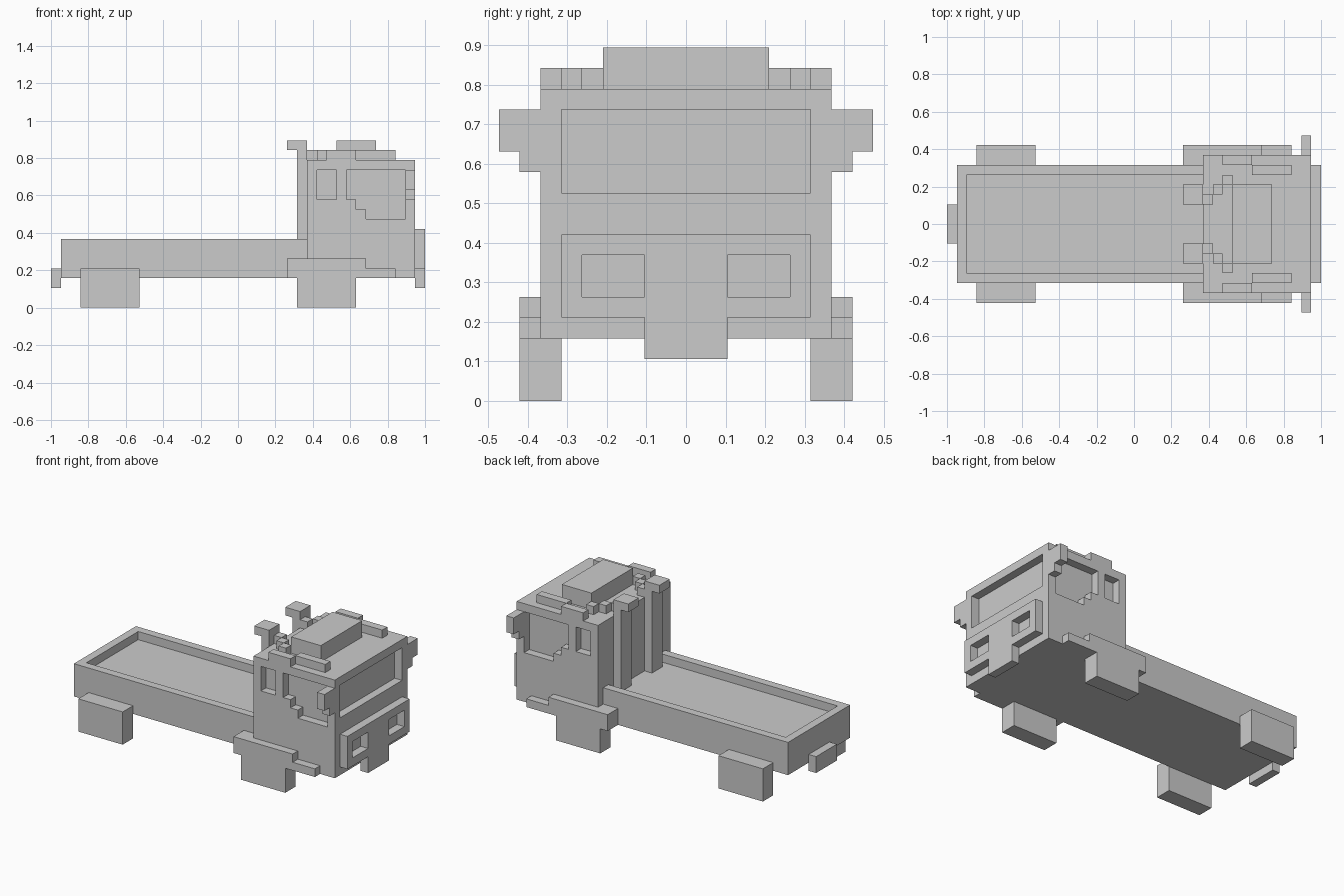
import bpy, bmesh

if "Cube" in bpy.data.objects:
    bpy.data.objects.remove(bpy.data.objects["Cube"])

U = 1 / 19  # one block; all part sizes below are in blocks


def finish(bm, name):
    bmesh.ops.recalc_face_normals(bm, faces=bm.faces)
    me = bpy.data.meshes.new(name)
    bm.to_mesh(me)
    bm.free()
    ob = bpy.data.objects.new(name, me)
    bpy.context.collection.objects.link(ob)
    return ob


def prism(name, pts, y0, y1):
    """Extrude an (x, z) outline from y0 to y1."""
    bm = bmesh.new()
    face = bm.faces.new([bm.verts.new((x * U, y0 * U, z * U)) for x, z in pts])
    ext = bmesh.ops.extrude_face_region(bm, geom=[face])["geom"]
    vs = [v for v in ext if isinstance(v, bmesh.types.BMVert)]
    bmesh.ops.translate(bm, verts=vs, vec=(0, (y1 - y0) * U, 0))
    return finish(bm, name)


def box(name, x0, x1, y0, y1, z0, z1):
    return prism(name, [(x0, z0), (x1, z0), (x1, z1), (x0, z1)], y0, y1)


def pair(name, pts, y0, y1):
    """Same prism on both sides of the truck."""
    return [prism(name + "_right", pts, -y1, -y0), prism(name + "_left", pts, y0, y1)]


def rect(x0, x1, z0, z1):
    return [(x0, z0), (x1, z0), (x1, z1), (x0, z1)]


def carve(target, cutters):
    for c in cutters:
        c.hide_render = True
        mod = target.modifiers.new("carve", "BOOLEAN")
        mod.operation, mod.solver, mod.object = "DIFFERENCE", "EXACT", c
        bpy.context.view_layer.objects.active = target
        bpy.ops.object.modifier_apply(modifier=mod.name)
        bpy.data.objects.remove(c)


# Cargo bed with shallow tray
bed = box("cargo_bed", -18, 7, -6, 6, 3, 7)
carve(bed, [box("tray_cutter", -17, 8, -5, 5, 6, 9)])

# Cab with recessed windscreen and side windows
cab = box("cab", 7, 18, -7, 7, 3, 15)
door_window = [(11, 14), (11, 11), (12, 11), (12, 10), (13, 10), (13, 9), (17, 9), (17, 14)]
carve(cab, [box("windscreen_cutter", 17, 20, -6, 6, 10, 14)]
      + pair("door_window_cutter", door_window, 6, 6.99 + 1)
      + pair("rear_window_cutter", rect(8, 10, 11, 14), 6, 8))

# Grille with headlight openings, and bumpers
grille = box("grille", 18, 19, -6, 6, 4, 8)
carve(grille, pair("headlight_cutter", rect(17, 20, 5, 7), 2, 5))
box("front_bumper", 18, 19, -2, 2, 2, 4)
box("rear_bumper", -19, -18, -2, 2, 2, 4)

# Wheels and stepped fenders
pair("rear_wheel", rect(-16, -10, 0, 4), 6, 8)
pair("front_wheel", rect(6, 12, 0, 3), 6, 8)
pair("rear_fender", rect(5, 7, 3, 5), 6, 8)
pair("front_fender", [(7, 3), (16, 3), (16, 4), (13, 4), (13, 5), (7, 5)], 7, 8)

# Wing mirrors
pair("mirror_arm", rect(17, 18, 11, 14), 7, 8)
pair("mirror_tip", rect(17, 18, 12, 14), 8, 9)

# Exhaust stacks with backward-turned tips
pair("exhaust_stack", [(6, 6), (7, 6), (7, 17), (5, 17), (5, 16), (6, 16)], 2, 4)

# Roof deflector, stepped struts and side rails
box("roof_deflector", 10, 14, -4, 4, 15, 17)
for i in range(3):
    pair(f"roof_strut_{i + 1}", rect(7 + i, 8 + i, 15, 16), 2 + i, 3 + i)
pair("roof_rail_rear", rect(9, 12, 15, 16), 6, 7)
pair("roof_rail_front", rect(12, 16, 15, 16), 5, 6)
